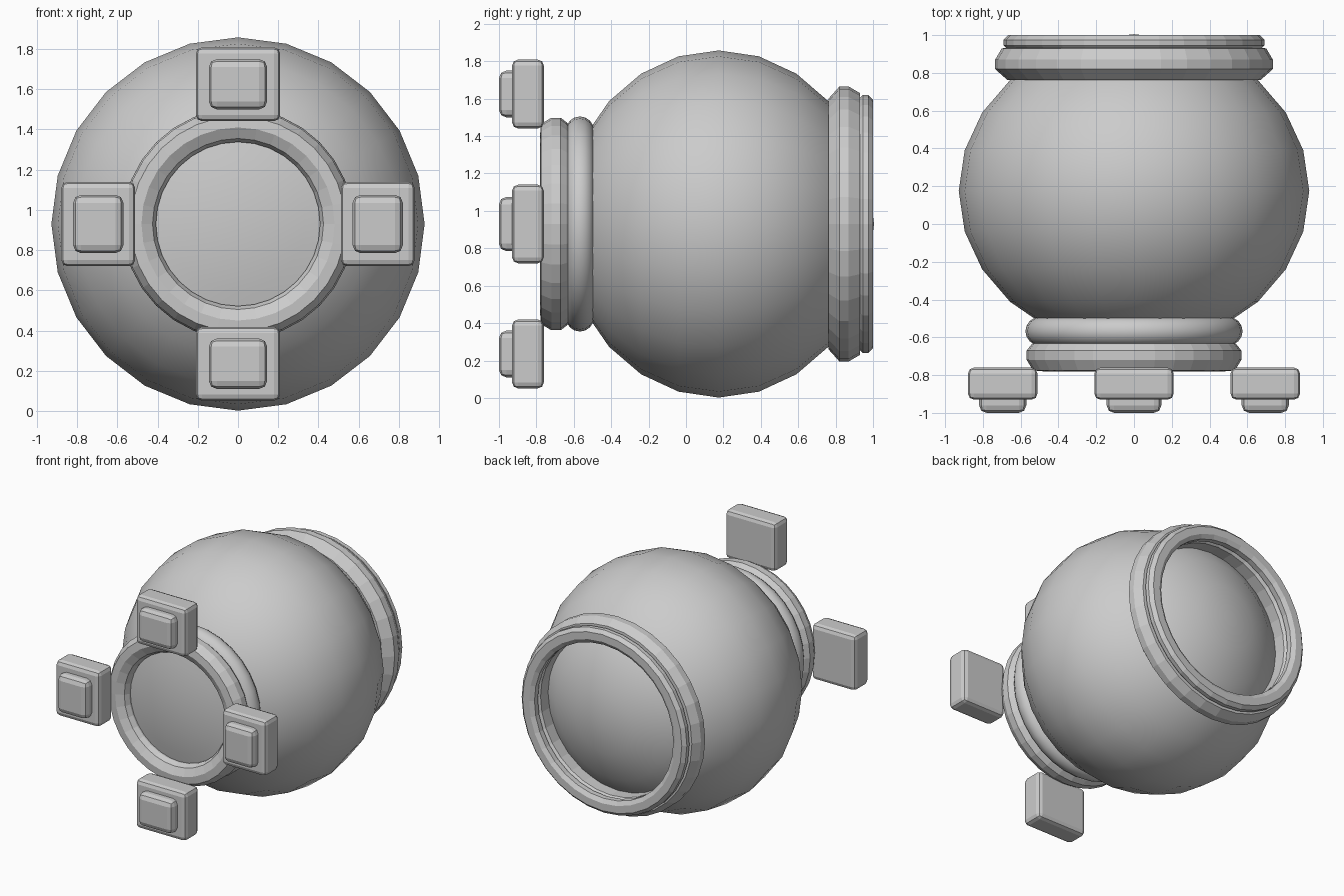
import bpy, bmesh, math
from mathutils import Matrix, Vector

if "Cube" in bpy.data.objects:
    bpy.data.objects.remove(bpy.data.objects["Cube"])

CZ, CY = 0.93, 0.175               # ball centre height and depth
R, RY = 0.928, 0.83                # ball radius, and its shorter half depth

grey = bpy.data.materials.new("grey")
grey.diffuse_color = (0.6, 0.6, 0.6, 1)
grey.use_nodes = True
grey.node_tree.nodes["Principled BSDF"].inputs["Base Color"].default_value = grey.diffuse_color


def finish(name, bm, smooth):
    bm.normal_update()
    me = bpy.data.meshes.new(name)
    bm.to_mesh(me)
    bm.free()
    ob = bpy.data.objects.new(name, me)
    bpy.context.collection.objects.link(ob)
    me.materials.append(grey)
    for p in me.polygons:
        p.use_smooth = smooth
    return ob


def lathe(name, profile, smooth=False, closed=True, seg=32):
    """Revolve (radius, y) points around the front-to-back axis."""
    bm = bmesh.new()
    rows = []
    for r, y in profile:
        if r < 1e-5:
            rows.append([bm.verts.new((0, y, CZ))] * seg)
            continue
        rows.append([bm.verts.new((r * math.sin(2 * math.pi * i / seg), y,
                                   CZ + r * math.cos(2 * math.pi * i / seg)))
                     for i in range(seg)])
    n = len(rows)
    for k in range(n if closed else n - 1):
        a, b = rows[k], rows[(k + 1) % n]
        for i in range(seg):
            j = (i + 1) % seg
            bm.faces.new(list(dict.fromkeys((a[i], a[j], b[j], b[i]))))
    bmesh.ops.recalc_face_normals(bm, faces=bm.faces[:])
    return finish(name, bm, smooth)


# Ball, slightly flattened front to back
ball = [(R * math.sin(math.radians(t)), CY - RY * math.cos(math.radians(t)))
        for t in range(0, 181, 15)]
lathe("ball", ball, smooth=True, closed=False, seg=24)

# Front collar: rounded roll, chamfered rim and a shallow lens
roll = [(0.50 + 0.075 * math.cos(2 * math.pi * i / 16),
         -0.567 + 0.075 * math.sin(2 * math.pi * i / 16)) for i in range(16)]
lathe("front_roll", roll, smooth=True)
lathe("front_rim", [(0.545, -0.64), (0.568, -0.67), (0.568, -0.72), (0.535, -0.775),
                    (0.48, -0.78), (0.425, -0.75), (0.408, -0.715), (0.408, -0.60),
                    (0.50, -0.60)])
lens = [(0.415 * k / 5, -0.745 + 0.045 * (k / 5) ** 2) for k in range(6)]
lathe("front_lens", lens, smooth=True, closed=False)

# Back collar: wide band and a narrower lip
lathe("back_band", [(0.62, 0.76), (0.67, 0.762), (0.735, 0.82), (0.735, 0.87),
                    (0.70, 0.93), (0.62, 0.935), (0.585, 0.90), (0.585, 0.80)])
lathe("back_lip", [(0.67, 0.925), (0.69, 0.945), (0.69, 0.975), (0.665, 1.0),
                   (0.61, 1.0), (0.58, 0.98), (0.58, 0.94), (0.60, 0.925)])


def block(name, centre, size, bevel):
    """Rounded block."""
    bm = bmesh.new()
    bmesh.ops.create_cube(bm, size=1, matrix=Matrix.Translation(Vector(centre))
                          @ Matrix.Diagonal((*size, 1)))
    bmesh.ops.bevel(bm, geom=bm.edges[:], offset=bevel, segments=2,
                    profile=0.5, affect='EDGES')
    return finish(name, bm, False)


# Four stepped blocks around the front opening
D = 0.695
for side, dx, dz in (("top", 0, 1), ("bottom", 0, -1), ("right", 1, 0), ("left", -1, 0)):
    x, z = dx * D, CZ + dz * D
    w, h = (0.42, 0.368) if dz else (0.368, 0.42)
    block(side + "_block", (x, -0.845, z), (w, 0.17, h), 0.032)
    w, h = (0.29, 0.25) if dz else (0.25, 0.29)
    block(side + "_button", (x, -0.945, z), (w, 0.11, h), 0.04)
